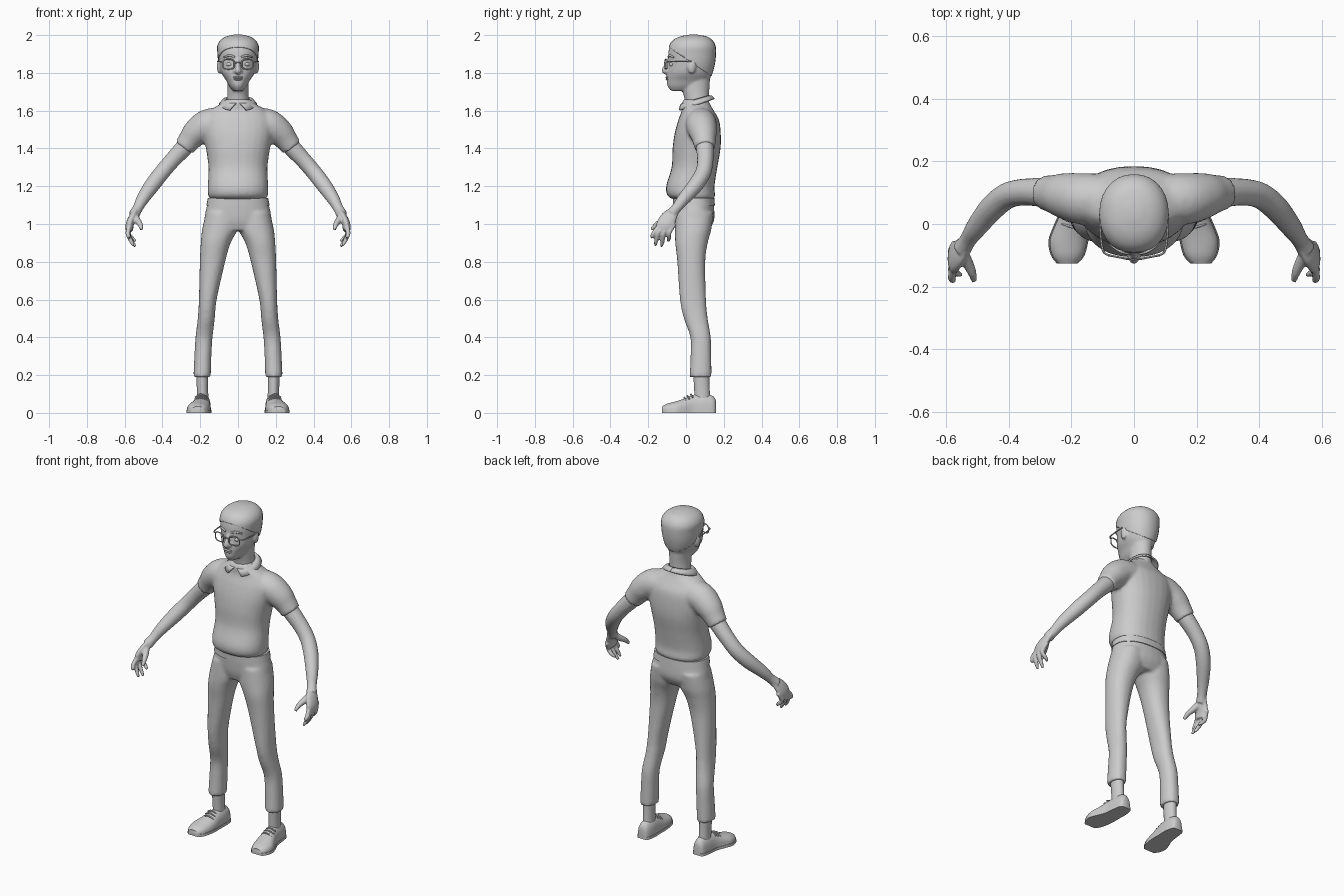
import bpy, bmesh, math
from mathutils import Vector

if "Cube" in bpy.data.objects:
    bpy.data.objects.remove(bpy.data.objects["Cube"])

GREY = bpy.data.materials.new("plain_grey")
GREY.diffuse_color = (0.6, 0.6, 0.6, 1)
GREY.use_nodes = True
GREY.node_tree.nodes["Principled BSDF"].inputs["Base Color"].default_value = GREY.diffuse_color


def smooth(keys, steps=4):
    """Catmull-Rom through tuples of any length."""
    out = []
    for i in range(len(keys) - 1):
        a, b, c, d = (keys[max(0, min(len(keys) - 1, i + k))] for k in (-1, 0, 1, 2))
        for s in range(steps):
            t = s / steps
            out.append(tuple(0.5 * (2 * q + (r - p) * t + (2 * p - 5 * q + 4 * r - w) * t * t
                             + (3 * q - p - 3 * r + w) * t ** 3) for p, q, r, w in zip(a, b, c, d)))
    return out + [keys[-1]]


def loft(bm, rings):
    rows = [[bm.verts.new(p) for p in r] for r in rings]
    n = len(rows[0])
    for a, b in zip(rows, rows[1:]):
        for i in range(n):
            bm.faces.new((a[i], a[(i + 1) % n], b[(i + 1) % n], b[i]))
    bm.faces.new(rows[0])
    bm.faces.new(rows[-1][::-1])


def stack(bm, keys, p=2.0, n=28, steps=4):
    """Horizontal superellipses: (z, x, y, rx, ry)."""
    rings = []
    for z, x, y, rx, ry in smooth(keys, steps):
        ring = []
        for i in range(n):
            c, s = math.cos(2 * math.pi * i / n), math.sin(2 * math.pi * i / n)
            ring.append((x + rx * math.copysign(abs(c) ** (2 / p), c),
                         y + ry * math.copysign(abs(s) ** (2 / p), s), z))
        rings.append(ring)
    loft(bm, rings)


def tube(bm, keys, n=14, steps=4, flat=1.0):
    """Round tube along (x, y, z, radius); flat squeezes it across y."""
    pts = smooth(keys, steps)
    rings = []
    for i, k in enumerate(pts):
        d = (Vector(pts[min(i + 1, len(pts) - 1)][:3]) - Vector(pts[max(i - 1, 0)][:3])).normalized()
        v = Vector((0, 1, 0)) if abs(d.y) < 0.9 else Vector((0, 0, 1))
        u = v.cross(d).normalized()
        v = d.cross(u)
        rings.append([Vector(k[:3]) + k[3] * (u * math.cos(a) * flat + v * math.sin(a))
                      for a in (2 * math.pi * j / n for j in range(n))])
    loft(bm, rings)


def ball(bm, c, r):
    g = bmesh.ops.create_uvsphere(bm, u_segments=16, v_segments=10, radius=1)
    for v in g["verts"]:
        v.co = Vector(c) + Vector(a * b for a, b in zip(v.co, r))


def finish(name, bm, mirror=False, voxel=0, thick=0, relax=3):
    bmesh.ops.recalc_face_normals(bm, faces=bm.faces)
    me = bpy.data.meshes.new(name)
    bm.to_mesh(me)
    bm.free()
    ob = bpy.data.objects.new(name, me)
    bpy.context.collection.objects.link(ob)
    me.materials.append(GREY)
    bpy.context.view_layer.objects.active = ob
    ob.select_set(True)
    bpy.ops.object.shade_smooth_by_angle(angle=math.radians(50))
    ob.select_set(False)
    if thick:
        m = ob.modifiers.new("thickness", "SOLIDIFY")
        m.thickness = thick
    if mirror:
        m = ob.modifiers.new("mirror", "MIRROR")
        m.use_mirror_merge = False
    if voxel:
        m = ob.modifiers.new("blend", "REMESH")
        m.mode, m.voxel_size, m.use_smooth_shade = "VOXEL", voxel, True
        m = ob.modifiers.new("relax", "SMOOTH")
        m.factor, m.iterations = 0.5, relax
    return ob


# Head, neck, nose and ears blended together
HEAD = [(z, 0, (f + b) / 2, rx, (b - f) / 2) for z, f, b, rx in (
    (1.705, -.08, .05, .026), (1.73, -.098, .10, .047), (1.76, -.102, .122, .063), (1.80, -.10, .138, .088),
    (1.85, -.094, .15, .1), (1.90, -.094, .155, .105), (1.94, -.086, .153, .106), (1.97, -.066, .137, .09),
    (1.99, -.03, .108, .06), (2.0, .02, .06, .02))]
bm = bmesh.new()
stack(bm, HEAD, 2.15)
stack(bm, [(1.58, 0, .06, .065, .065), (1.66, 0, .057, .058, .065), (1.72, 0, .052, .056, .072),
           (1.80, 0, .06, .06, .07)])
tube(bm, [(0, -.088, 1.875, .009), (0, -.105, 1.84, .011), (0, -.113, 1.812, .016), (0, -.10, 1.802, .013)])
for s in (1, -1):
    ball(bm, (.098 * s, .03, 1.833), (.014, .022, .038))
    ball(bm, (.014 * s, -.1, 1.81), (.011, .013, .009))
finish("head", bm, voxel=.0065, relax=2)

# Hair shell, trimmed along the hairline
bm = bmesh.new()
stack(bm, [(z + .002, x, y, rx + .004, ry + .004) for z, x, y, rx, ry in HEAD[2:]], 2.15)
bmesh.ops.bisect_plane(bm, geom=bm.verts[:] + bm.edges[:] + bm.faces[:], plane_co=(0, -.09, 1.935),
                       plane_no=(0, .56, .83), clear_inner=True)
finish("hair", bm, thick=.006)

# Facial features
bm = bmesh.new()
ball(bm, (.044, -.073, 1.845), (.018, .016, .012))
finish("eyes", bm, True)
bm = bmesh.new()
tube(bm, [(.018, -.094, 1.884, .005), (.045, -.086, 1.892, .006), (.075, -.066, 1.882, .004)], 8)
finish("eyebrows", bm, True)
bm = bmesh.new()
for z, w in ((1.776, .028), (1.766, .024)):
    ball(bm, (0, -.098, z), (w, .01, .006))
finish("lips", bm)

# Glasses
bm = bmesh.new()
rim = []
for i in range(24):
    c, s = math.cos(math.pi * i / 12), math.sin(math.pi * i / 12)
    rx, rz = math.copysign(abs(c) ** .65, c), math.copysign(abs(s) ** .65, s)
    ctr = Vector((.05 + .031 * rx, -.106 + .006 * rx, 1.846 + .026 * rz))
    out = Vector((rx, 0, rz)).normalized()
    rim.append([ctr + .0038 * (out * math.cos(a) + Vector((0, 1, 0)) * math.sin(a))
                for a in (math.pi * j / 3 for j in range(6))])
rows = [[bm.verts.new(p) for p in r] for r in rim]
for i in range(24):
    a, b = rows[i], rows[(i + 1) % 24]
    for j in range(6):
        bm.faces.new((a[j], a[(j + 1) % 6], b[(j + 1) % 6], b[j]))
tube(bm, [(0, -.114, 1.856, .0035), (.02, -.111, 1.852, .0035)], 6, 1)
tube(bm, [(.08, -.1, 1.86, .004), (.099, -.085, 1.86, .004), (.108, -.02, 1.86, .0035),
          (.107, .03, 1.862, .0035)], 6)
finish("glasses", bm, True)

# Shirt: body and sleeves blended
bm = bmesh.new()
stack(bm, [(1.13, 0, .04, .143, .105), (1.15, 0, .028, .158, .126), (1.20, 0, .023, .16, .128),
           (1.30, 0, .045, .156, .121), (1.40, 0, .056, .17, .127), (1.48, 0, .062, .185, .122),
           (1.55, 0, .067, .185, .108), (1.60, 0, .062, .15, .085), (1.635, 0, .052, .095, .075),
           (1.66, 0, .052, .066, .066)], 2.25)
for s in (1, -1):
    tube(bm, [(.08 * s, .078, 1.535, .082), (.16 * s, .08, 1.525, .083), (.22 * s, .09, 1.485, .074),
              (.255 * s, .096, 1.445, .062), (.285 * s, .1, 1.405, .055)], 20)
finish("shirt", bm, voxel=.01)

# Open collar with two points
bm = bmesh.new()
rows = []
for i in range(19):
    a, b = (t0 + (math.pi - t0) * i / 18 for t0 in (.06, .45))
    rows.append([bm.verts.new((r * math.sin(t), .052 - q * math.cos(t), z - d * math.cos(t)))
                 for t, r, q, z, d in ((a, .062, .07, 1.662, .02), ((a + b) / 2, .083, .086, 1.656, .024),
                                       (b, .102, .1, 1.633, .032))])
for a, b in zip(rows, rows[1:]):
    for j in (0, 1):
        bm.faces.new((a[j], a[j + 1], b[j + 1], b[j]))
finish("collar", bm, True, thick=.008)

# Arms and hands
bm = bmesh.new()
tube(bm, [(.24, .095, 1.46, .046), (.285, .1, 1.405, .047), (.35, .102, 1.335, .043), (.405, .09, 1.27, .042),
          (.455, .05, 1.205, .041), (.503, -.01, 1.135, .034), (.53, -.05, 1.085, .027),
          (.55, -.08, 1.05, .03)], 16)
tube(bm, [(.54, -.062, 1.07, .028), (.56, -.09, 1.035, .043), (.574, -.11, .995, .048),
          (.574, -.117, .965, .043)], 14, flat=.45)
for y0, y1, z1, x1 in ((-.152, -.185, .93, .575), (-.13, -.163, .885, .552),
                       (-.105, -.13, .88, .543), (-.082, -.095, .91, .54)):
    tube(bm, [(.572, y0 + .02, 1.0, .013), (.583, (y0 + y1) / 2, .955, .0125),
              ((.583 + x1) / 2, y1 + .006, (.965 + z1) / 2 - .012, .0115), (x1, y1, z1, .007)], 10)
tube(bm, [(.55, -.09, 1.045, .02), (.53, -.128, 1.015, .018), (.517, -.158, .995, .014),
          (.511, -.182, .97, .009)], 10)
finish("arms", bm, True, .0055, relax=2)

# Trousers: hips and legs blended
bm = bmesh.new()
stack(bm, [(1.138, 0, .04, .153, .105), (1.10, 0, .042, .164, .106), (1.02, 0, .046, .176, .103),
           (.965, 0, .04, .13, .08)], 2.25)
for s in (1, -1):
    stack(bm, [(z, x * s, y, rx, ry) for z, x, y, rx, ry in (
        (1.06, .085, .045, .085, .1), (.97, .097, .038, .093, .096), (.9, .118, .029, .079, .086),
        (.8, .135, .028, .067, .074), (.6, .16, .037, .047, .069), (.5, .168, .052, .045, .063),
        (.4, .18, .077, .045, .054), (.3, .186, .079, .045, .055), (.19, .19, .077, .046, .058))], 2.2)
finish("trousers", bm, voxel=.01)

# Waistband
bm = bmesh.new()
stack(bm, [(1.097, 0, .042, .168, .111), (1.137, 0, .04, .16, .11)], 2.25, 36, 1)
finish("waistband", bm)

# Ankles
bm = bmesh.new()
stack(bm, [(.06, .187, .088, .031, .042), (.13, .188, .084, .03, .041), (.23, .19, .08, .033, .043)])
finish("ankles", bm, True)

# Shoes and flat soles, lofted from heel to toe: (y, x, half width, height)
SHOE = [(.158, .186, .02, .05), (.145, .186, .034, .075), (.1, .186, .042, .088), (.04, .19, .045, .083),
        (-.01, .2, .055, .062), (-.055, .21, .06, .048), (-.1, .212, .05, .036), (-.126, .213, .03, .022)]
for name, grow, base in (("shoes", 0, .013), ("soles", .004, 0)):
    bm = bmesh.new()
    rings = []
    for y, x, w, h in smooth(SHOE, 3):
        ring = []
        for i in range(16):
            a = math.pi * i / 15
            c, s = math.cos(a), math.sin(a) ** .75 if 0 < i < 15 else 0
            ring.append((x + (w + grow) * c, y, base + h * s) if not grow else (x + (w + grow) * c, y, .015 * min(1, s * 9)))
        rings.append(ring)
    loft(bm, rings)
    finish(name, bm, True)

# Shoe collar and laces
bm = bmesh.new()
for y, z, w in ((.03, .098, .03), (.012, .09, .032), (-.006, .081, .034)):
    tube(bm, [(.195 - w, y + .006, z - .016, .004), (.196, y - .004, z, .005), (.197 + w, y + .006, z - .016, .004)], 6)
finish("laces", bm, True)
